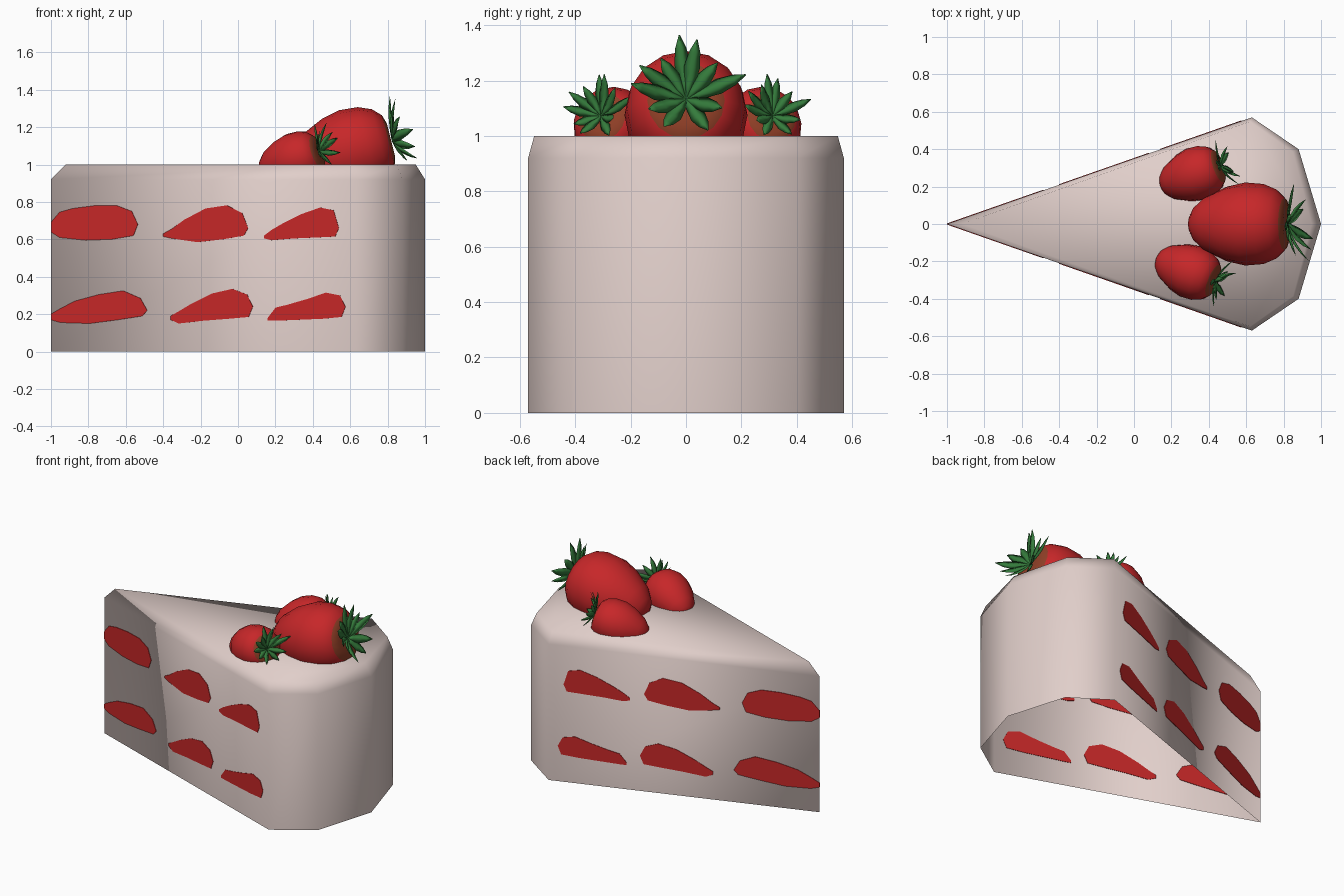
import bpy, bmesh, math, random
from mathutils import Vector, Matrix

if "Cube" in bpy.data.objects:
    bpy.data.objects.remove(bpy.data.objects["Cube"])

random.seed(4)


def material(name, rgb):
    m = bpy.data.materials.new(name)
    m.diffuse_color = (*rgb, 1)
    m.use_nodes = True
    m.node_tree.nodes["Principled BSDF"].inputs["Base Color"].default_value = m.diffuse_color
    return m


CREAM = material("pink cream", (0.75, 0.62, 0.59))
FILLING = material("filling red", (0.56, 0.02, 0.02))
BERRY = material("berry red", (0.57, 0.02, 0.022))
BROWN = material("berry brown end", (0.28, 0.05, 0.02))
GREEN = material("leaf green", (0.035, 0.2, 0.045))


def make(name, bm, mats, matrix=None):
    bmesh.ops.recalc_face_normals(bm, faces=bm.faces)
    for f in bm.faces:
        f.smooth = True
    me = bpy.data.meshes.new(name)
    bm.to_mesh(me)
    bm.free()
    for m in mats:
        me.materials.append(m)
    ob = bpy.data.objects.new(name, me)
    bpy.context.collection.objects.link(ob)
    if matrix:
        ob.matrix_world = matrix
    return ob


def loft(bm, rings):
    """Join rings of equal length with quads; returns the vertex rings."""
    vr = [[bm.verts.new(p) for p in r] for r in rings]
    for a, b in zip(vr, vr[1:]):
        n = len(a)
        for i in range(n):
            bm.faces.new((a[i], a[(i + 1) % n], b[(i + 1) % n], b[i]))
    return vr


# Cake slice: wedge shell with a bevelled top and an open bottom
def outline(tip, corner, side, back, z):
    half = [corner, side]
    pts = [(tip, 0)] + [(x, -y) for x, y in half] + [(back, 0)] + half[::-1]
    return [(x, y, z) for x, y in pts]


bm = bmesh.new()
low = (-1, (0.63, 0.57), (0.88, 0.40), 1.0)
rings = loft(bm, [outline(*low, 0), outline(*low, 0.92),
                  outline(-0.92, (0.62, 0.548), (0.85, 0.385), 0.95, 1.0)])
bm.faces.new(rings[-1])
make("cake_slice", bm, [CREAM])

# Filling patches: x range, top heights and bottom heights along the side
TOP_F = (0, 0.1, 0.25, 0.5, 0.75, 0.93, 1)
BOT_F = (0.95, 0.7, 0.4, 0.1, 0)
PATCHES = [
    (-1, -0.535, (.69, .745, .765, .78, .782, .75, .68), (.62, .60, .595, .61, .64)),
    (-.40, .055, (.63, .655, .705, .765, .782, .74, .66), (.62, .60, .585, .605, .615)),
    (.14, .54, (.62, .65, .685, .735, .77, .755, .66), (.615, .61, .605, .595, .605)),
    (-1, -.485, (.20, .23, .27, .305, .325, .285, .22), (.19, .17, .15, .155, .17)),
    (-.36, .08, (.19, .215, .255, .31, .335, .305, .24), (.185, .175, .165, .15, .17)),
    (.16, .575, (.18, .235, .25, .28, .315, .30, .24), (.185, .175, .17, .165, .165)),
]
for label, s in (("front", -1), ("back", 1)):
    bm = bmesh.new()
    normal = Vector((-0.57, s * 1.63, 0)).normalized()
    for x0, x1, tops, bots in PATCHES:
        pts = []
        for f, z in list(zip(TOP_F, tops)) + list(zip(BOT_F, bots)):
            x = x0 + f * (x1 - x0)
            pts.append(Vector((x, s * 0.57 * (x + 1) / 1.63, z)))
        # thin plate reaching through the shell, so it shows on both sides
        a, b = loft(bm, [[p + normal * d for p in pts] for d in (-0.003, 0.003)])
        bm.faces.new(a)
        bm.faces.new(b)
    ob = make(label + "_filling_patches", bm, [FILLING])
    for p in ob.data.polygons:
        p.use_smooth = False

# Strawberry body: profile turned round the local x axis
PROFILE = [(-.305, .04), (-.28, .09), (-.22, .145), (-.1, .2), (0, .222),
           (.1, .214), (.17, .185), (.215, .14), (.23, .09), (.225, .03)]
# Leaves: direction in degrees and length
LEAVES = [(20, .23), (48, .17), (79, .21), (96, .23), (122, .17), (147, .2),
          (172, .2), (205, .15), (238, .15), (302, .15), (338, .14)]


def berry(name, loc, scale, turn, tilt):
    mat = (Matrix.Translation(loc) @ Matrix.Rotation(math.radians(turn), 4, 'Z')
           @ Matrix.Rotation(-math.radians(tilt), 4, 'Y') @ Matrix.Scale(scale, 4))
    bm = bmesh.new()
    n = 16
    vr = loft(bm, [[(x, r * math.cos(i * math.tau / n), r * math.sin(i * math.tau / n))
                    for i in range(n)] for x, r in PROFILE])
    bm.faces.new(vr[0])
    bm.faces.new(vr[-1])
    for f in bm.faces:
        if f.calc_center_median().x > 0.215:
            f.material_index = 1
    make(name, bm, [BERRY, BROWN], mat)

    # leaf crown: tapered blades curling away from the berry
    bm = bmesh.new()
    for ang, length in LEAVES:
        a = math.radians(ang)
        out = Vector((0, math.cos(a), math.sin(a)))
        side = Vector((0, -math.sin(a), math.cos(a)))
        axis = Vector((1, 0, 0))
        curl = random.uniform(0.0, 0.1)
        rings = []
        for t, w in ((0, .009), (.25, .02), (.55, .029), (.8, .02), (1, .002)):
            c = out * length * t + axis * (0.235 + 0.03 * t + curl * t * t)
            h = w * 0.3
            rings.append([c + side * w, c + axis * h, c - side * w, c - axis * h])
        vr = loft(bm, rings)
        bm.faces.new(vr[0])
        bm.faces.new(vr[-1])
    make(name + "_leaves", bm, [GREEN], mat)


berry("large_strawberry", (0.595, 0, 1.075), 1.0, 0, 14)
berry("back_strawberry", (0.325, 0.265, 1.025), 0.65, 19, 18)
berry("front_strawberry", (0.30, -0.253, 1.025), 0.65, -22, 18)
